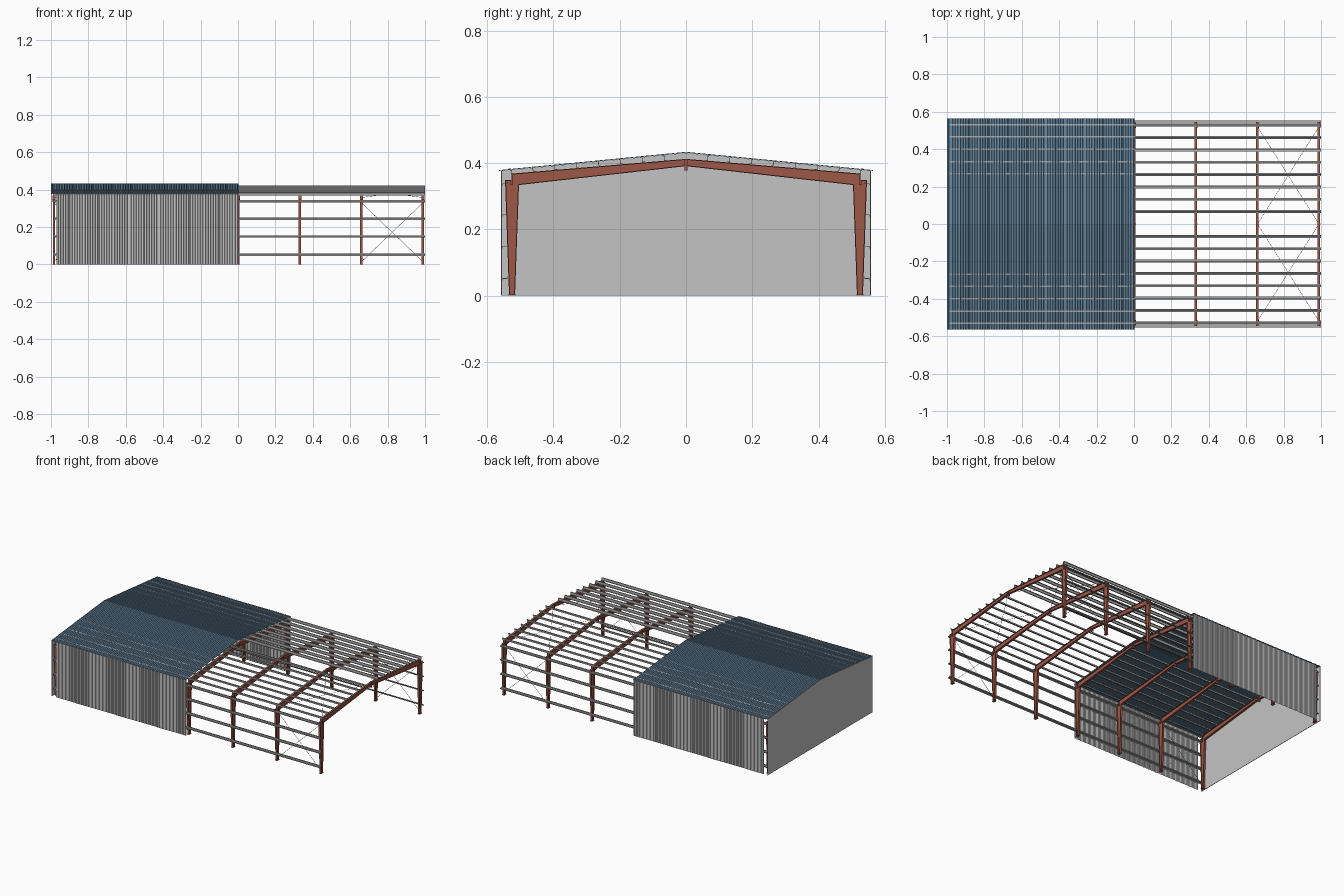
import bpy, bmesh, math
from mathutils import Vector

if "Cube" in bpy.data.objects:
    bpy.data.objects.remove(bpy.data.objects["Cube"])


def material(name, rgb):
    m = bpy.data.materials.new(name)
    m.diffuse_color = (*rgb, 1)
    m.use_nodes = True
    m.node_tree.nodes["Principled BSDF"].inputs["Base Color"].default_value = m.diffuse_color
    return m


RED = material("red oxide steel", (0.34, 0.095, 0.065))
GREY = material("galvanised steel", (0.42, 0.42, 0.42))
WALL = material("light grey cladding", (0.55, 0.55, 0.55))
BLUE = material("blue roof cladding", (0.13, 0.235, 0.34))

BAY, MID = 0.3288, 0.0025
FRAME_X = [MID + BAY * k for k in range(-3, 4)]
SLOPE = 0.086                      # rafter and purlin pitch


def finish(bm, name, mat, solid=True):
    if solid:
        bmesh.ops.recalc_face_normals(bm, faces=bm.faces)
    me = bpy.data.meshes.new(name)
    bm.to_mesh(me)
    bm.free()
    me.materials.append(mat)
    ob = bpy.data.objects.new(name, me)
    bpy.context.collection.objects.link(ob)
    return ob


def prism(bm, pts, x0, x1):
    """Extrude a y-z outline along x."""
    a = [bm.verts.new((x0, y, z)) for y, z in pts]
    b = [bm.verts.new((x1, y, z)) for y, z in pts]
    n = len(pts)
    bm.faces.new(a)
    bm.faces.new(b[::-1])
    for i in range(n):
        j = (i + 1) % n
        bm.faces.new((a[i], b[i], b[j], a[j]))


def plate(bm, p, q, t, half):
    """Flat plate along the y-z line p-q, thickness t, spanning x by half each way."""
    p, q = Vector(p), Vector(q)
    d = (q - p).normalized()
    n = Vector((-d.y, d.x)) * t / 2
    prism(bm, [tuple(v) for v in (p + n, q + n, q - n, p - n)], -half, half)


# Portal frame: tapered I columns and rafters
def portal_frame():
    bm = bmesh.new()
    T, HW, WEB = 0.003, 0.0065, 0.0013
    for s in (-1, 1):
        def m(y, z):
            return (s * y, z)
        # column web and flanges
        prism(bm, [m(0.533, 0), m(0.545, 0.347), m(0.505, 0.347), m(0.517, 0)], -WEB, WEB)
        plate(bm, m(0.5325, 0), m(0.5447, 0.348), T, HW)
        plate(bm, m(0.5175, 0), m(0.5055, 0.336), T, HW)
        # column cap, knee plates and base plate
        plate(bm, m(0.546, 0.348), m(0.524, 0.348), T, HW)
        plate(bm, m(0.524, 0.334), m(0.524, 0.369), 0.004, HW + 0.002)
        plate(bm, m(0.528, 0.334), m(0.528, 0.348), 0.004, HW + 0.002)
        plate(bm, m(0.537, 0.0015), m(0.513, 0.0015), T, HW + 0.002)
        # rafter web and flanges
        prism(bm, [m(0.524, 0.367), m(0, 0.411), m(0, 0.393), m(0.504, 0.335), m(0.524, 0.335)], -WEB, WEB)
        plate(bm, m(0.524, 0.3672), m(0, 0.4115), T, HW)
        plate(bm, m(0.505, 0.3355), m(0, 0.3925), T, HW)
        # ridge splice plate
        plate(bm, m(0.002, 0.378), m(0.002, 0.411), 0.004, HW + 0.001)
    return bm


first = finish(portal_frame(), "portal_frame", RED)
first.location.x = FRAME_X[0]
for x in FRAME_X[1:]:
    ob = first.copy()
    ob.location.x = x
    bpy.context.collection.objects.link(ob)


def z_section(bm, cy, cz, depth, flange, angle, side, x0, x1, t=0.0018):
    """Cold-formed Z rail along x; angle 0 puts the web along y."""
    h, f = depth / 2, flange
    pts = [(-h, -t / 2), (-h, f), (-h + t, f), (-h + t, t / 2),
           (h, t / 2), (h, -f), (h - t, -f), (h - t, -t / 2)]
    c, s = math.cos(angle), math.sin(angle)
    prism(bm, [(side * (cy + u * c - v * s), cz + u * s + v * c) for u, v in pts], x0, x1)


X0, X1 = -0.99, 1.0

# Roof purlins, eight per slope, sitting on the rafters
bm = bmesh.new()
for s in (-1, 1):
    for k in range(1, 9):
        y = 0.066 * k
        z_section(bm, y, 0.4215 - SLOPE * y, 0.0155, 0.007, math.pi / 2 - SLOPE, s, X0, X1)
finish(bm, "roof_purlins", GREY)

# Wall girts, four per side
bm = bmesh.new()
for s in (-1, 1):
    for z in (0.052, 0.149, 0.245, 0.338):
        z_section(bm, 0.546, z, 0.016, 0.006, 0, s, X0, X1)
finish(bm, "wall_girts", GREY)


# Rod bracing in both end bays
def rod(bm, p, q, r=0.001):
    p, q = Vector(p), Vector(q)
    d = q - p
    res = bmesh.ops.create_cone(bm, cap_ends=True, segments=6, radius1=r, radius2=r, depth=d.length)
    rot = d.to_track_quat('Z', 'Y')
    for v in res["verts"]:
        v.co = rot @ v.co + (p + q) / 2


bm = bmesh.new()
for a, b in ((FRAME_X[0], FRAME_X[1]), (FRAME_X[5], FRAME_X[6])):
    for s in (-1, 1):
        for p, q in ((a, b), (b, a)):
            rod(bm, (p, s * 0.525, 0.015), (q, s * 0.525, 0.33))
            rod(bm, (p, s * 0.52, 0.358), (q, 0, 0.402))
finish(bm, "bracing_rods", GREY)


# Ribbed cladding sheets
PITCH, RIB = 0.0131, 0.0022


def rib_profile(x0, x1):
    """(x, rise) points of trapezoid ribs filling x0..x1."""
    n = round((x1 - x0) / PITCH)
    w = (x1 - x0) / n
    pts = [(x0, 0)]
    for i in range(n):
        a = x0 + i * w
        pts += [(a + w * f, r) for f, r in ((0.35, 0), (0.45, RIB), (0.65, RIB), (0.75, 0))]
    return pts + [(x1, 0)]


def sheet(bm, profile, edge_a, edge_b, out):
    """Sweep the rib profile between two y-z edges; ribs rise along out."""
    rows = []
    for y, z in (edge_a, edge_b):
        rows.append([bm.verts.new((x, y + out[0] * r, z + out[1] * r)) for x, r in profile])
    a, b = rows
    for i in range(len(profile) - 1):
        f = bm.faces.new((a[i], a[i + 1], b[i + 1], b[i]))
        f.normal_update()
        if f.normal.y * out[0] + f.normal.z * out[1] < 0:
            f.normal_flip()


for s, side in ((-1, "front"), (1, "back")):
    bm = bmesh.new()
    sheet(bm, rib_profile(-0.97, 0.003), (s * 0.5555, 0), (s * 0.5555, 0.376), (s, 0))
    finish(bm, side + "_wall_cladding", WALL, False)
    bm = bmesh.new()
    sheet(bm, rib_profile(-1.0, 0.003), (s * 0.564, 0.377), (0, 0.432), (0, 1))
    finish(bm, side + "_roof_cladding", BLUE, False)

# Gable end wall
bm = bmesh.new()
prism(bm, [(-0.558, 0), (0.558, 0), (0.558, 0.377), (0, 0.4315), (-0.558, 0.377)], -1.0, -0.997)
finish(bm, "gable_wall", WALL)
